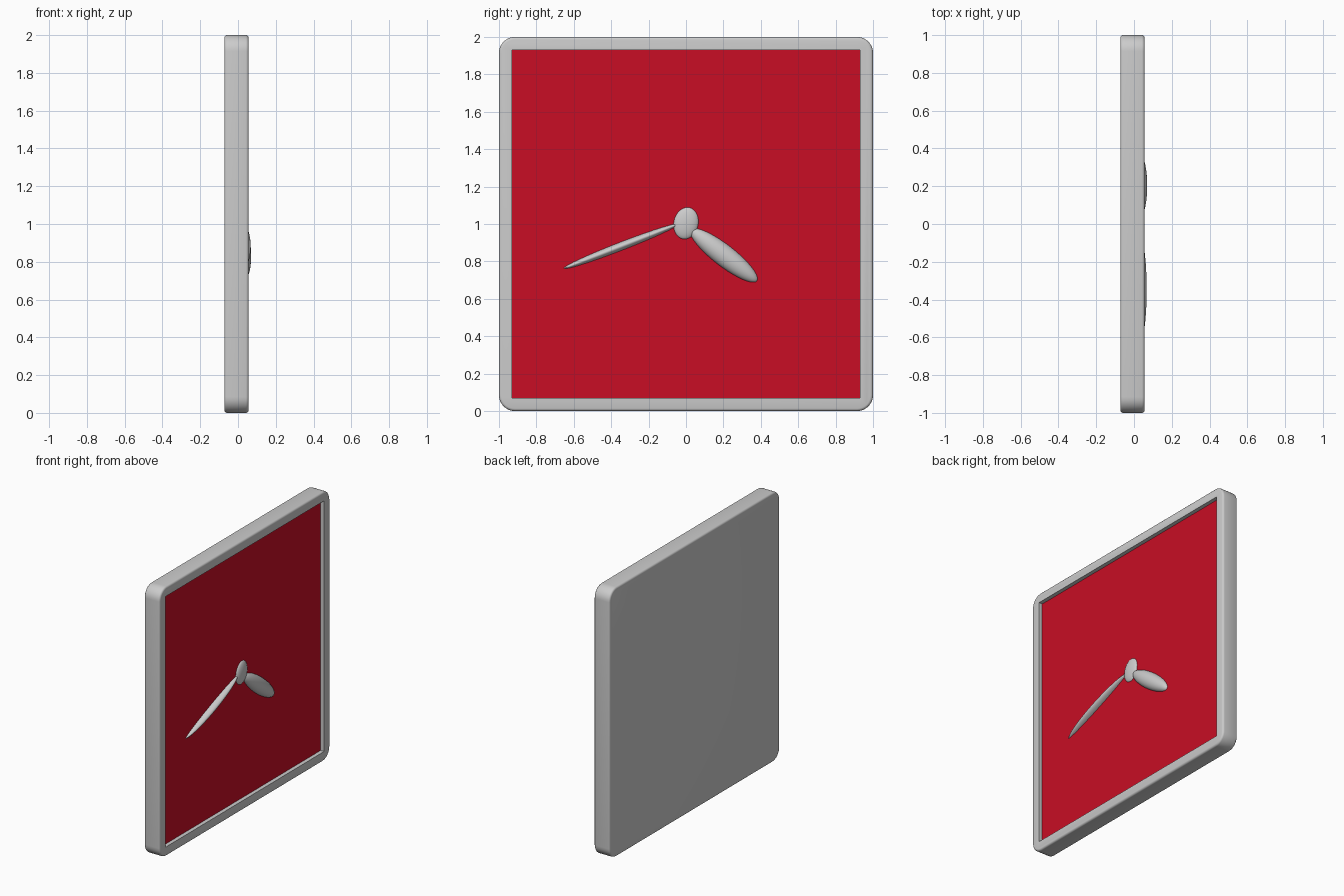
import bpy, math

if "Cube" in bpy.data.objects:
    bpy.data.objects.remove(bpy.data.objects["Cube"])

X_BACK, X_FRONT, X_FACE = -0.072, 0.056, 0.027


def box(name, x0, x1, half):
    bpy.ops.mesh.primitive_cube_add(size=1, location=((x0 + x1) / 2, 0, 1))
    ob = bpy.context.object
    ob.name = name
    ob.scale = (x1 - x0, half * 2, half * 2)
    bpy.ops.object.transform_apply(location=True, rotation=True, scale=True)
    return ob


def apply_all(ob):
    bpy.context.view_layer.objects.active = ob
    for m in list(ob.modifiers):
        bpy.ops.object.modifier_apply(modifier=m.name)


def bevel(ob, width, segments, test):
    # bevel only the edges chosen by the test
    attr = ob.data.attributes.new("bevel_weight_edge", 'FLOAT', 'EDGE')
    for e in ob.data.edges:
        a, b = (ob.data.vertices[i].co for i in e.vertices)
        attr.data[e.index].value = 1.0 if test(a, b) else 0.0
    m = ob.modifiers.new("bevel", 'BEVEL')
    m.limit_method = 'WEIGHT'
    m.width, m.segments = width, segments
    apply_all(ob)
    old = ob.data.attributes.get("bevel_weight_edge")
    if old:
        ob.data.attributes.remove(old)


def blob(name, y0, z0, y1, z1, half_width, x, depth):
    # flattened ellipsoid stretched between two points on the dial
    length = math.hypot(y1 - y0, z1 - z0)
    bpy.ops.mesh.primitive_uv_sphere_add(
        segments=32, ring_count=20, radius=1,
        location=(x, (y0 + y1) / 2, (z0 + z1) / 2),
        rotation=(math.atan2(z1 - z0, y1 - y0) - math.pi / 2, 0, 0))
    ob = bpy.context.object
    ob.name = name
    ob.scale = (depth, half_width, length / 2)
    bpy.ops.object.shade_smooth()
    return ob


# case: square slab with rounded corners and softened rims
case = box("clock_case", X_BACK, X_FRONT, 1.0)
bevel(case, 0.085, 8, lambda a, b: abs(a.x - b.x) > 0.05)
bevel(case, 0.014, 3, lambda a, b: abs(a.x - b.x) < 1e-4)

# square recess for the dial
cutter = box("recess_cutter", X_FACE - 0.004, 0.2, 0.93)
cutter.hide_render = True
m = case.modifiers.new("recess", 'BOOLEAN')
m.operation, m.solver, m.object = 'DIFFERENCE', 'EXACT', cutter
apply_all(case)
bpy.data.objects.remove(cutter)
bpy.ops.object.select_all(action='DESELECT')
case.select_set(True)
bpy.context.view_layer.objects.active = case
bpy.ops.object.shade_smooth_by_angle(angle=math.radians(35))

# red dial
dial = box("dial", X_FACE - 0.01, X_FACE, 0.93)
red = bpy.data.materials.new("red")
red.diffuse_color = (0.58, 0.004, 0.018, 1)
red.use_nodes = True
red.node_tree.nodes["Principled BSDF"].inputs["Base Color"].default_value = red.diffuse_color
dial.data.materials.append(red)

# hands and hub
blob("hour_hand", 0.025, 0.97, 0.38, 0.695, 0.058, 0.022, 0.048)
blob("minute_hand", -0.655, 0.762, -0.04, 1.0, 0.022, 0.022, 0.045)
blob("hub", -0.018, 0.92, 0.018, 1.088, 0.066, 0.025, 0.024)
